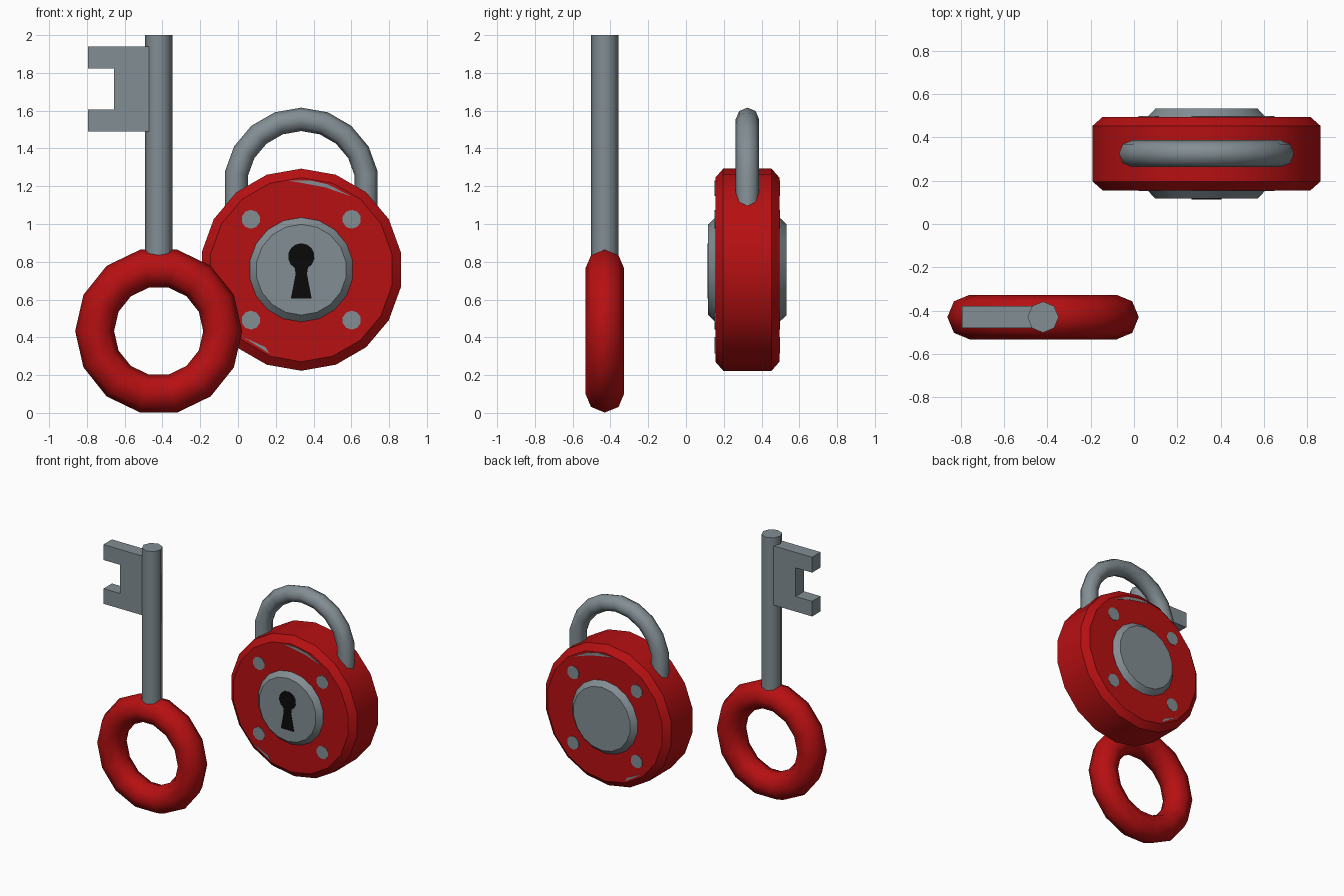
import bpy, bmesh, math
from math import sin, cos, pi, radians
from mathutils import Vector

if "Cube" in bpy.data.objects:
    bpy.data.objects.remove(bpy.data.objects["Cube"])


def material(name, rgb):
    m = bpy.data.materials.new(name)
    m.diffuse_color = (*rgb, 1)
    m.use_nodes = True
    m.node_tree.nodes["Principled BSDF"].inputs["Base Color"].default_value = m.diffuse_color
    return m


RED = material("red_enamel", (0.47, 0.005, 0.006))
GREY = material("steel_grey", (0.225, 0.27, 0.295))
BLACK = material("keyhole_black", (0.003, 0.003, 0.003))


def finish(name, bm, mat, angle=30):
    bmesh.ops.recalc_face_normals(bm, faces=bm.faces[:])
    mesh = bpy.data.meshes.new(name)
    bm.to_mesh(mesh)
    bm.free()
    mesh.materials.append(mat)
    ob = bpy.data.objects.new(name, mesh)
    bpy.context.collection.objects.link(ob)
    bpy.context.view_layer.objects.active = ob
    ob.select_set(True)
    bpy.ops.object.shade_smooth_by_angle(angle=radians(angle))
    ob.select_set(False)
    return ob


def skin(bm, rings, loop=False):
    """Join equal rings of points with quads; cap the ends unless looped."""
    vs = [[bm.verts.new(p) for p in r] for r in rings]
    n = len(vs[0])
    for k in range(len(vs) if loop else len(vs) - 1):
        a, b = vs[k], vs[(k + 1) % len(vs)]
        for i in range(n):
            bm.faces.new((a[i], a[(i + 1) % n], b[(i + 1) % n], b[i]))
    if not loop:
        bm.faces.new(vs[0])
        bm.faces.new(vs[-1])


def disc(name, profile, cx, cz, sides, mat):
    """Turned part along y from (radius, y) pairs, with a corner at the top."""
    bm = bmesh.new()
    skin(bm, [[(cx + r * sin(2 * pi * i / sides), y, cz + r * cos(2 * pi * i / sides))
               for i in range(sides)] for r, y in profile])
    return finish(name, bm, mat)


def prism(name, pts, y0, y1, mat):
    """Flat plate: an x-z outline given thickness along y."""
    bm = bmesh.new()
    skin(bm, [[(x, y, z) for x, z in pts] for y in (y0, y1)])
    return finish(name, bm, mat)


# ---------------------------------------------------------------- key
KX, KY = -0.42, -0.43

# ring handle: 14 x 8 sided torus with a flat on top
bm = bmesh.new()
rings = []
for k in range(14):
    a = 2 * pi * k / 14
    ring = []
    for j in range(8):
        b = 2 * pi * j / 8
        r = 0.339 + 0.103 * cos(b)
        ring.append((KX + r * cos(a), KY + 0.103 * sin(b), 0.433 + r * sin(a)))
    rings.append(ring)
skin(bm, rings, loop=True)
finish("key_handle_ring", bm, RED, 60)

# octagonal shaft
bm = bmesh.new()
skin(bm, [[(KX + 0.072 * cos(pi * i / 4), KY + 0.072 * sin(pi * i / 4), z)
           for i in range(8)] for z in (0.77, 2.0)])
finish("key_shaft", bm, GREY, 50)

# notched bit
prism("key_bit", [(-0.469, 1.94), (-0.795, 1.94), (-0.795, 1.823), (-0.657, 1.823),
                  (-0.657, 1.605), (-0.795, 1.605), (-0.795, 1.49), (-0.469, 1.49)],
      KY - 0.051, KY + 0.051, GREY)

# ---------------------------------------------------------------- padlock
LX, LY, LZ = 0.335, 0.325, 0.758

# chamfered body and the raised hub through it
disc("lock_body", [(0.487, LY - 0.17), (0.535, LY - 0.128),
                   (0.535, LY + 0.128), (0.487, LY + 0.17)], LX, LZ, 18, RED)
disc("lock_hub", [(0.24, LY - 0.208), (0.278, LY - 0.168),
                  (0.278, LY + 0.168), (0.24, LY + 0.208)], LX, LZ, 18, GREY)

# shackle: 8-sided tube swept over an arch with straight legs
R, AZ = 0.349, 1.205
path = [(radians(-80), 0.98)] + [(radians(a), None) for a in range(-80, 81, 20)] + [(radians(80), 0.98)]
bm = bmesh.new()
rings = []
for a, foot in path:
    ring = []
    for j in range(8):
        b = 2 * pi * j / 8
        r = R + 0.062 * cos(b)
        z = AZ + r * cos(a) if foot is None else foot
        ring.append((LX + r * sin(a), LY + 0.062 * sin(b), z))
    rings.append(ring)
skin(bm, rings)
finish("shackle", bm, GREY, 60)

# painted rivets and worn patches on both faces
wear = {
    "upper": [(-0.07, 0.472), (0.05, 0.472), (0.14, 0.452), (0.26, 0.39), (0.13, 0.435), (0.0, 0.46)],
    "lower": [(-0.31, -0.355), (-0.17, -0.443), (-0.19, -0.41)],
}
for side, s in (("front", -1), ("back", 1)):
    y0, y1 = LY + s * 0.167, LY + s * 0.173
    for i, (sx, sz) in enumerate([(1, 1), (-1, 1), (-1, -1), (1, -1)]):
        prism(f"rivet_{side}_{i}",
              [(LX + sx * 0.267 + 0.05 * cos(pi * (k + .5) / 5),
                LZ + sz * 0.267 + 0.05 * sin(pi * (k + .5) / 5)) for k in range(10)],
              y0, y1, GREY)
    for n, pts in wear.items():
        prism(f"worn_patch_{n}_{side}", [(LX + x, LZ + z) for x, z in pts], y0, y1, GREY)

# keyhole: round top with a flared slot, painted on the hub front
keyhole = [(LX + 0.07 * sin(t), 0.828 + 0.07 * cos(t))
           for t in [radians(a) for a in range(-150, 151, 25)]]
keyhole += [(LX + 0.03, 0.735), (LX + 0.055, 0.605), (LX - 0.055, 0.605), (LX - 0.03, 0.735)]
prism("keyhole", keyhole, LY - 0.211, LY - 0.205, BLACK)
